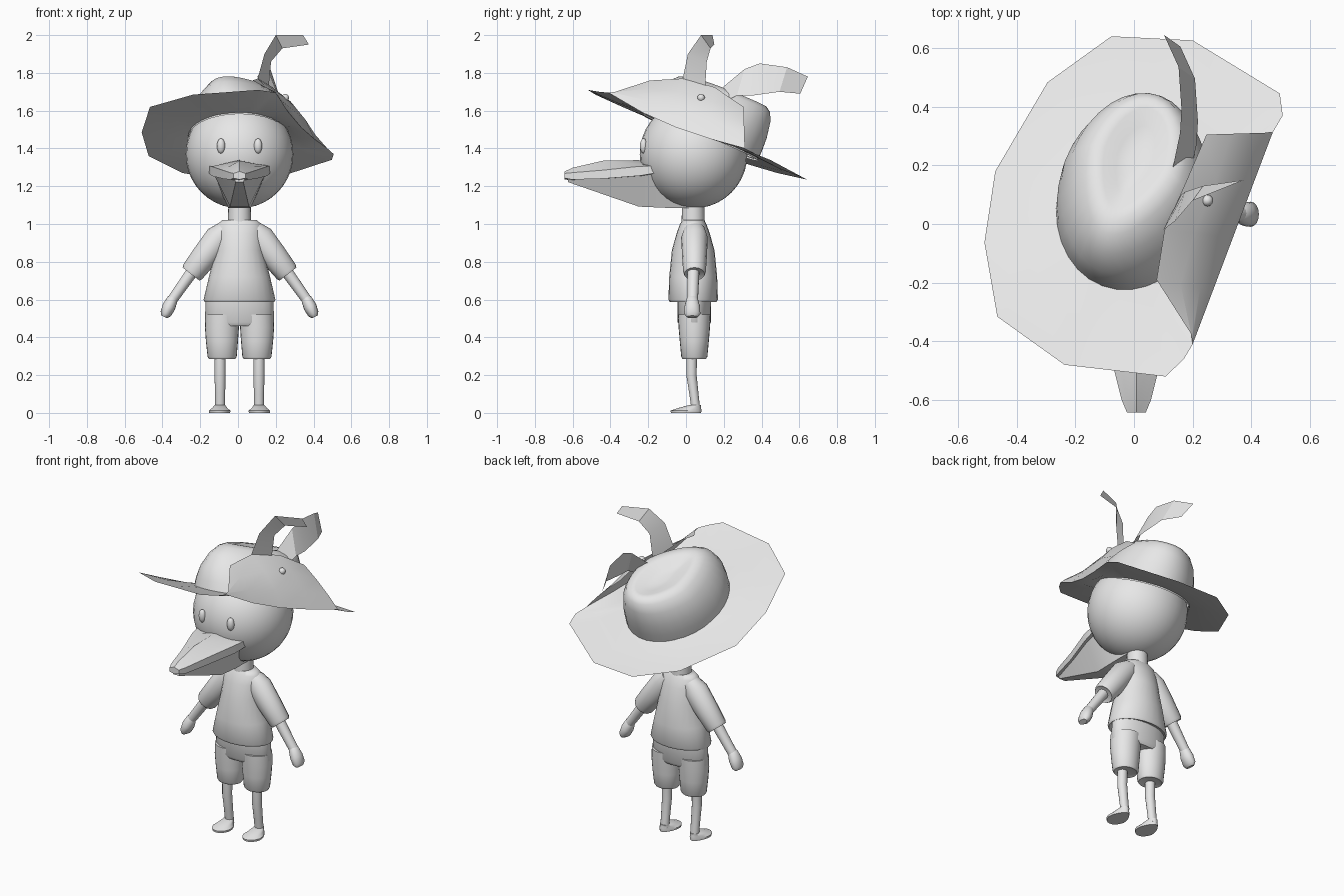
import bpy, bmesh, math
from mathutils import Vector

grey = bpy.data.materials.new("light_grey")
grey.diffuse_color = (0.8, 0.8, 0.8, 1)
CX, CY = 0.008, 0.038          # body axis


def finish(name, bm, angle=40, face_up=False):
    bmesh.ops.recalc_face_normals(bm, faces=bm.faces)
    if face_up and sum(f.normal.z * f.calc_area() for f in bm.faces) < 0:
        bmesh.ops.reverse_faces(bm, faces=bm.faces)
    me = bpy.data.meshes.new(name)
    bm.to_mesh(me)
    bm.free()
    me.materials.append(grey)
    ob = bpy.data.objects.new(name, me)
    bpy.context.collection.objects.link(ob)
    bpy.ops.object.select_all(action='DESELECT')
    ob.select_set(True)
    bpy.context.view_layer.objects.active = ob
    bpy.ops.object.shade_smooth_by_angle(angle=math.radians(angle))
    return ob


def loft(name, rows, closed=True, cap0=True, cap1=True, angle=40, face_up=False):
    """Skin a list of equal-length point rows."""
    bm = bmesh.new()
    vs = [[bm.verts.new(p) for p in r] for r in rows]
    n = len(rows[0])
    for a, b in zip(vs, vs[1:]):
        for i in range(n if closed else n - 1):
            j = (i + 1) % n
            bm.faces.new((a[i], a[j], b[j], b[i]))
    if closed and cap0:
        bm.faces.new(vs[0])
    if closed and cap1:
        bm.faces.new(vs[-1])
    return finish(name, bm, angle, face_up)


def oval(cx, cy, z, rx, ry, n=24):
    return [(cx + rx * math.cos(t), cy + ry * math.sin(t), z)
            for t in (2 * math.pi * i / n for i in range(n))]


def stack(name, rings, **kw):
    return loft(name, [oval(*r) for r in rings], **kw)


def limb(name, a, b, rings, n=16):
    """Rings (t, half width, half depth) along a line in the xz plane."""
    a, b = Vector(a), Vector(b)
    side = (b - a).normalized().cross(Vector((0, 1, 0)))
    rows = []
    for t, w, d in rings:
        c = a.lerp(b, t)
        rows.append([c + side * w * math.cos(k) + Vector((0, d * math.sin(k), 0))
                     for k in (2 * math.pi * i / n for i in range(n))])
    return loft(name, rows, angle=50)


def ball(name, c, r, seg=32, rings=20):
    bm = bmesh.new()
    bmesh.ops.create_uvsphere(bm, u_segments=seg, v_segments=rings, radius=1)
    for v in bm.verts:
        v.co = Vector((v.co.x * r[0], v.co.y * r[1], v.co.z * r[2])) + Vector(c)
    return finish(name, bm, 60)


# head, eyes, neck
ball("head", (CX, 0.04, 1.37), (0.285, 0.285, 0.287))
for s, n in ((-1, "left"), (1, "right")):
    ball(n + "_eye", (CX + s * 0.098, -0.224, 1.413), (0.022, 0.02, 0.04), 16, 10)
stack("neck", [(CX, CY, 0.99, 0.062, 0.062), (CX, CY, 1.14, 0.058, 0.058)])

# beak: rows of (y, half width, ridge z, upper edge z, lower edge z, bottom z)
upper = []
for y, w, zt, ze, zl, zb in ((-0.643, 0.032, 1.278, 1.268, 1.243, 1.236),
                             (-0.60, 0.05, 1.298, 1.272, 1.235, 1.23),
                             (-0.44, 0.09, 1.335, 1.285, 1.24, 1.24),
                             (-0.25, 0.148, 1.338, 1.305, 1.255, 1.25),
                             (-0.16, 0.163, 1.318, 1.308, 1.27, 1.25),
                             (-0.05, 0.14, 1.31, 1.30, 1.28, 1.25)):
    upper.append([(CX + x * w, y, z) for x, z in
                  ((0, zt), (0.65, zt * 0.35 + ze * 0.65), (1, ze), (1, zl), (0, zb),
                   (-1, zl), (-1, ze), (-0.65, zt * 0.35 + ze * 0.65))])
loft("upper_beak", upper, angle=35)
lower = []
for y, w, wb, zt, zb in ((-0.625, 0.028, 0.02, 1.24, 1.222), (-0.25, 0.135, 0.05, 1.262, 1.092),
                         (-0.11, 0.15, 0.06, 1.285, 1.086), (0.02, 0.12, 0.06, 1.28, 1.086)):
    lower.append([(CX + x, y, z) for x, z in ((-w, zt), (w, zt), (wb, zb), (-wb, zb))])
loft("lower_beak", lower, angle=35)

# shirt and shorts
stack("shirt", [(CX, CY, 0.60, 0.16, 0.10), (CX, CY, 0.588, 0.184, 0.124),
                (CX, CY, 0.60, 0.19, 0.131), (CX, CY, 0.72, 0.162, 0.127),
                (CX, CY, 0.86, 0.128, 0.113), (CX, CY, 0.95, 0.125, 0.088),
                (CX, CY, 1.0, 0.115, 0.07), (CX, CY, 1.022, 0.09, 0.056)], angle=50)
stack("shorts_top", [(CX, 0.044, 0.46, 0.165, 0.075), (CX, 0.044, 0.48, 0.184, 0.088),
                     (CX, 0.044, 0.61, 0.178, 0.09)], angle=50)

for s, n in ((-1, "left"), (1, "right")):
    X = lambda d: CX + s * d
    # arm
    limb(n + "_sleeve", (X(0.07), 0.045, 0.975), (X(0.257), 0.045, 0.735),
         [(0, 0.05, 0.055), (0.2, 0.075, 0.07), (0.6, 0.07, 0.066),
          (0.95, 0.063, 0.06), (1, 0.056, 0.054), (0.98, 0.04, 0.04)])
    limb(n + "_arm", (X(0.22), 0.04, 0.79), (X(0.362), 0.035, 0.59),
         [(0, 0.033, 0.033), (1, 0.027, 0.028)])
    limb(n + "_hand", (X(0.348), 0.033, 0.618), (X(0.398), 0.033, 0.508),
         [(0, 0.018, 0.02), (0.12, 0.028, 0.03), (0.5, 0.035, 0.041),
          (0.85, 0.03, 0.043), (1, 0.016, 0.03)])
    # leg
    stack(n + "_shorts_leg", [(X(0.09), 0.044, 0.52, 0.09, 0.086), (X(0.093), 0.044, 0.45, 0.09, 0.083),
                              (X(0.093), 0.044, 0.38, 0.085, 0.077), (X(0.092), 0.044, 0.297, 0.077, 0.069),
                              (X(0.092), 0.044, 0.286, 0.07, 0.062), (X(0.092), 0.044, 0.292, 0.05, 0.045)],
          angle=50)
    stack(n + "_leg", [(X(0.103), 0.03, 0.32, 0.029, 0.029, 14), (X(0.103), 0.029, 0.20, 0.029, 0.028, 14),
                       (X(0.103), 0.042, 0.10, 0.027, 0.025, 14), (X(0.103), 0.052, 0.02, 0.026, 0.024, 14)])
    foot = stack(n + "_foot", [(X(0.105), 0.0, 0.0, 0.058, 0.08, 20), (X(0.105), 0.0, 0.012, 0.06, 0.082, 20),
                               (X(0.105), 0.018, 0.025, 0.046, 0.062, 20),
                               (X(0.104), 0.048, 0.042, 0.028, 0.03, 20)], angle=50)
    for v in foot.data.vertices:      # narrow heel
        k = 1 - 0.35 * max(0, min(1, (v.co.y + 0.02) / 0.1)) if v.co.z < 0.03 else 1
        v.co.x = X(0.105) + (v.co.x - X(0.105)) * k

# hat frame: tilted plane, turned about z
U, V = Vector((0.35, 0.936)), Vector((0.936, -0.35))
HC = Vector((0.0, 0.08))
NORM = Vector((-0.07, 0.41, 1)).normalized()


def plane(x, y):
    return 1.5 + 0.07 * x - 0.41 * y


def hat_point(u, v, h):
    p = HC + U * u + V * v
    return Vector((p.x, p.y, plane(p.x, p.y))) + NORM * h


# crown with pinched front and dented top
rows = []
for h, a, b, off in ((-0.01, 0.31, 0.26, 0), (0.05, 0.312, 0.257, 0), (0.12, 0.308, 0.245, 0.003),
                     (0.20, 0.285, 0.215, 0.015), (0.25, 0.252, 0.175, 0.03), (0.27, 0.215, 0.14, 0.04),
                     (0.268, 0.18, 0.105, 0.045), (0.245, 0.12, 0.06, 0.05), (0.24, 0.05, 0.02, 0.05)):
    row = []
    for i in range(32):
        t = 2 * math.pi * i / 32
        c, s = math.cos(t), math.sin(t)
        front = max(0, -c) * max(0, h) / 0.27
        row.append(hat_point(off + a * c, b * s * (1 - 0.3 * front), h))
    rows.append(row)
loft("hat_crown", rows, cap0=False, angle=60)

# brim: outer edge, with the straight fold on the right side
fold = [(0.2, -0.41, 1.695), (0.268, -0.23, 1.59), (0.336, -0.05, 1.51),
        (0.404, 0.13, 1.45), (0.473, 0.312, 1.40)]
edge = [(0.507, 0.37, 1.37), (0.497, 0.445, 1.34), (0.2, 0.626, 1.243), (-0.077, 0.64, 1.235),
        (-0.295, 0.483, 1.27), (-0.473, 0.18, 1.36), (-0.51, -0.063, 1.485),
        (-0.466, -0.316, 1.62), (-0.237, -0.48, 1.685), (0.108, -0.52, 1.71), (0.17, -0.46, 1.70)]
outer = [Vector(p) for p in fold + edge]
inner = []
for p in outer:
    d = p.xy - HC
    k = 0.99 / math.sqrt((d.dot(U) / 0.31) ** 2 + (d.dot(V) / 0.26) ** 2)
    q = HC + d * k
    inner.append(Vector((q.x, q.y, plane(q.x, q.y))))
middle = [a.lerp(b, 0.5) - Vector((0, 0, 0.008)) for a, b in zip(inner, outer)]
loft("hat_brim", [inner, middle, outer], cap0=False, cap1=False, angle=60, face_up=True)

# turned-up flap leaning on the crown
top = [Vector(p) for p in ((0.195, -0.375, 1.70), (0.077, -0.19, 1.76), (0.104, -0.02, 1.77),
                           (0.18, 0.15, 1.725), (0.247, 0.305, 1.62))]
base = [Vector(p) for p in fold]
bulge = [0, 0.015, 0.02, 0.02, 0.005]
mids = [[a.lerp(b, t) + Vector((k, 0, k)) for a, b, k in zip(base, top, bulge)] for t in (0.3, 0.65)]
loft("hat_flap", [base] + mids + [top], closed=False, angle=60, face_up=True)
ball("hat_button", (0.25, 0.08, 1.668), (0.02, 0.02, 0.02), 12, 8)

# two flat feathers
up_l = [(0.10, -0.02, 1.755), (0.14, 0.01, 1.90), (0.20, 0.08, 2.0), (0.345, 0.14, 2.0)]
up_r = [(0.16, 0.10, 1.70), (0.175, 0.11, 1.86), (0.235, 0.13, 1.93), (0.375, 0.15, 1.95)]
loft("upright_feather", [up_l, up_r], closed=False, angle=20)
path = [(0.16, 0.17, 1.67, 0.05), (0.185, 0.29, 1.75, 0.07), (0.19, 0.37, 1.765, 0.085),
        (0.18, 0.515, 1.765, 0.065), (0.13, 0.625, 1.735, 0.045)]
loft("trailing_feather", [[(x + s * 0.028, y - s * 0.02, z - s * w) for x, y, z, w in path]
                          for s in (-1, 1)], closed=False, angle=20)
